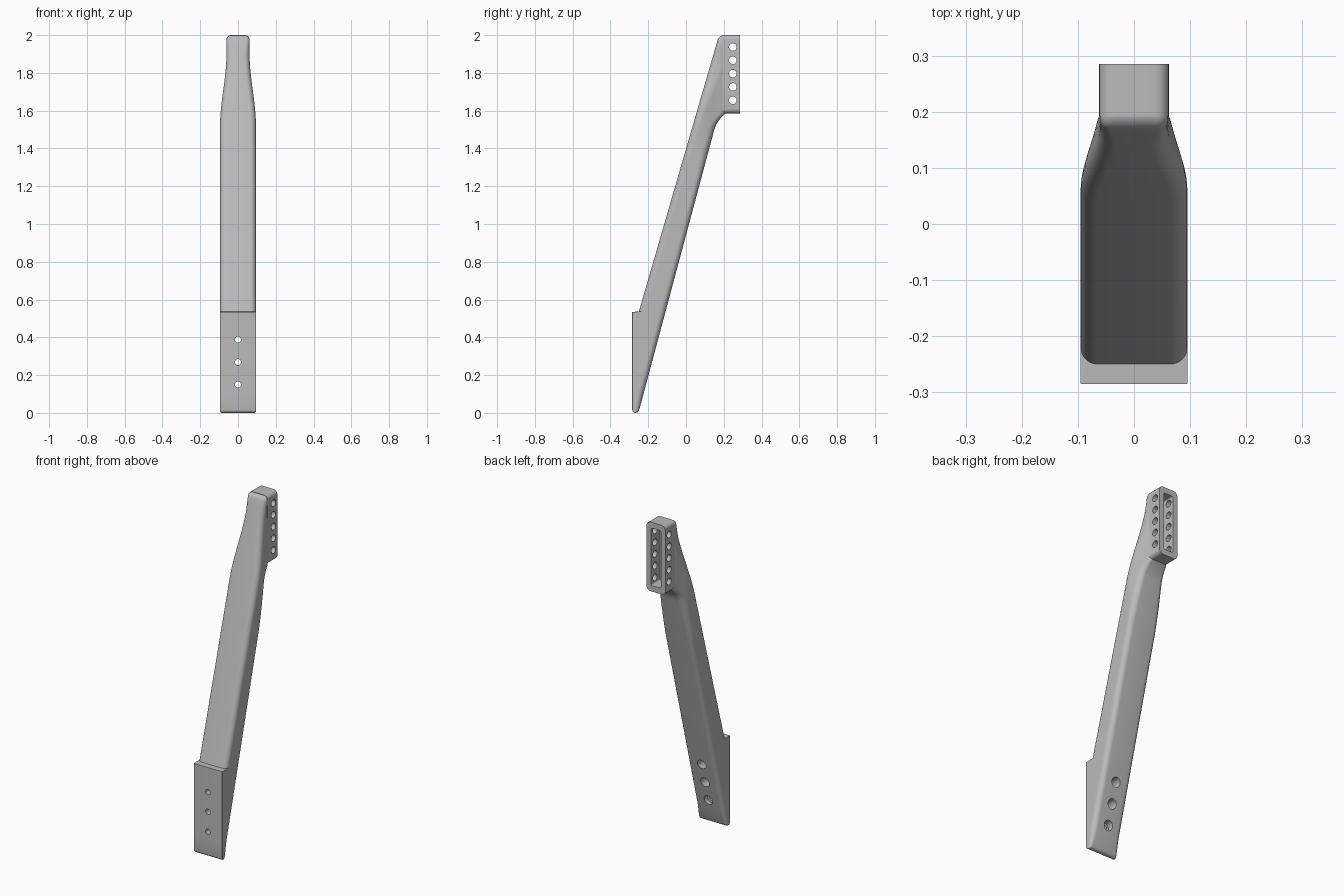
import bpy, bmesh, math
from mathutils import Matrix, Vector

cube = bpy.data.objects.get("Cube")
if cube:
    bpy.data.objects.remove(cube, do_unlink=True)

grey = bpy.data.materials.new("plain grey")
grey.use_nodes = True
grey.diffuse_color = (0.5, 0.5, 0.5, 1)
grey.node_tree.nodes["Principled BSDF"].inputs["Base Color"].default_value = (0.5, 0.5, 0.5, 1)

WIDE, NARROW = 0.095, 0.062      # half widths of arm and head
LEDGE, HEAD_LOW, TOP = 0.535, 1.585, 2.0
FRONT, BACK = -0.285, 0.285
ROUND = 0.03


def blend(v, a, b):
    t = min(max((v - a) / (b - a), 0), 1)
    return t * t * (3 - 2 * t)


def taper(v, a, b):
    return WIDE + (NARROW - 0.001 - WIDE) * blend(v, a, b)


def arc(cx, cy, r, start, steps=7):
    """Quarter circle, counter-clockwise."""
    for i in range(steps + 1):
        a = math.radians(start + 90 * i / steps)
        yield (cx + r * math.cos(a), cy + r * math.sin(a))


def new_object(name, bm):
    bmesh.ops.recalc_face_normals(bm, faces=bm.faces)
    mesh = bpy.data.meshes.new(name)
    bm.to_mesh(mesh)
    bm.free()
    mesh.materials.append(grey)
    obj = bpy.data.objects.new(name, mesh)
    bpy.context.collection.objects.link(obj)
    return obj


def loft(name, rings):
    bm = bmesh.new()
    loops = [[bm.verts.new(p) for p in ring] for ring in rings]
    n = len(loops[0])
    for a, b in zip(loops, loops[1:]):
        for i in range(n):
            j = (i + 1) % n
            bm.faces.new((a[i], a[j], b[j], b[i]))
    bm.faces.new(loops[0][::-1])
    bm.faces.new(loops[-1])
    return new_object(name, bm)


def section(z, inset_x=0, inset_y=0):
    """Horizontal slice of the leaning arm, with rounded corners."""
    in_foot = z <= LEDGE
    y0 = FRONT if in_foot else -0.25 + 0.29 * (z - LEDGE)
    y1 = -0.252 + 0.268 * z + 0.035 * min(max((z - 1.5) / 0.085, 0), 1) ** 2
    y1 = min(y1, 0.212)
    y0, y1 = y0 + inset_y, y1 - (inset_y if in_foot else 0)
    w = taper(z, 1.52, 1.9) - inset_x
    depth = y1 - y0
    rf = 0.0015 if in_foot else min(ROUND, depth * 0.45)
    rb = min(ROUND, depth * 0.5)
    right = list(arc(w - rf, y0 + rf, rf, 270))
    # points along the side let the arm narrow towards the head
    for i in range(1, 9):
        right.append((w, y0 + rf + (depth - rf - rb) * i / 9))
    right += list(arc(w - rb, y1 - rb, rb, 0))
    right = [(x * min(1, taper(y, 0.06, 0.22) / w), y) for x, y in right]
    left = [(-x, y) for x, y in reversed(right)]
    return [(x, y, z) for x, y in right + left]


def rounded_block(name, half_w, z0, z1, y0, y1, r):
    """Rounded rectangle in xz, extruded along y."""
    pts = []
    for cx, cz, start in ((half_w - r, z0 + r, 270), (half_w - r, z1 - r, 0),
                          (r - half_w, z1 - r, 90), (r - half_w, z0 + r, 180)):
        pts += arc(cx, cz, r, start)
    return loft(name, [[(x, y, z) for x, z in pts] for y in (y0, y1)])


def rod(name, center, radius, length, axis):
    bm = bmesh.new()
    bmesh.ops.create_cone(bm, cap_ends=True, segments=32, radius1=radius,
                          radius2=radius, depth=length)
    turn = Vector((0, 0, 1)).rotation_difference(Vector(axis)).to_matrix().to_4x4()
    bmesh.ops.transform(bm, matrix=Matrix.Translation(center) @ turn, verts=bm.verts)
    return new_object(name, bm)


def combine(target, other, operation):
    mod = target.modifiers.new("combine", 'BOOLEAN')
    mod.operation, mod.solver, mod.object = operation, 'EXACT', other
    bpy.context.view_layer.objects.active = target
    bpy.ops.object.modifier_apply(modifier=mod.name)
    bpy.data.objects.remove(other, do_unlink=True)


# Leaning arm with foot: rounded toe, flat ledge, rounded top
rings = []
toe = 0.016
for deg in (90, 65, 45, 25, 0):
    a = math.radians(deg)
    edge = toe * (1 - math.cos(a))
    rings.append(section(toe * (1 - math.sin(a)), edge * 0.3, edge))
rings += [section(z) for z in (0.1, LEDGE, LEDGE + 0.001, 1.0)]
rings += [section(1.2 + 0.025 * i) for i in range(12)]
rings += [section(1.5 + 0.012 * i) for i in range(8)]
rings += [section(1.61 + 0.03 * i) for i in range(12)]
cap = 0.024
for deg in (0, 25, 45, 65, 90):
    a = math.radians(deg)
    edge = cap * (1 - math.cos(a))
    rings.append(section(TOP - 0.001 - cap + cap * math.sin(a), edge, edge))
arm = loft("bracket_arm", rings)

# Upright head block with an open pocket at the back
head = rounded_block("head_block", NARROW, HEAD_LOW, TOP, 0.192, BACK, 0.025)
combine(arm, head, 'UNION')
pocket = rounded_block("pocket_cutter", 0.032, HEAD_LOW + 0.035, TOP - 0.035,
                       0.2, BACK + 0.05, 0.008)
combine(arm, pocket, 'DIFFERENCE')

# Row of cross holes through the head
for i in range(5):
    hole = rod("head_hole_cutter", (0, 0.248, 1.655 + 0.0705 * i), 0.02, 0.4, (1, 0, 0))
    combine(arm, hole, 'DIFFERENCE')

# Screw holes through the foot, widened from the back
for i in range(3):
    z = 0.15 + 0.119 * i
    combine(arm, rod("screw_hole_cutter", (0, -0.2, z), 0.016, 0.5, (0, 1, 0)), 'DIFFERENCE')
    combine(arm, rod("counterbore_cutter", (0, -0.0, z), 0.028, 0.49, (0, 1, 0)), 'DIFFERENCE')

bpy.ops.object.select_all(action='DESELECT')
arm.select_set(True)
bpy.context.view_layer.objects.active = arm
bpy.ops.object.shade_smooth_by_angle(angle=math.radians(30))
